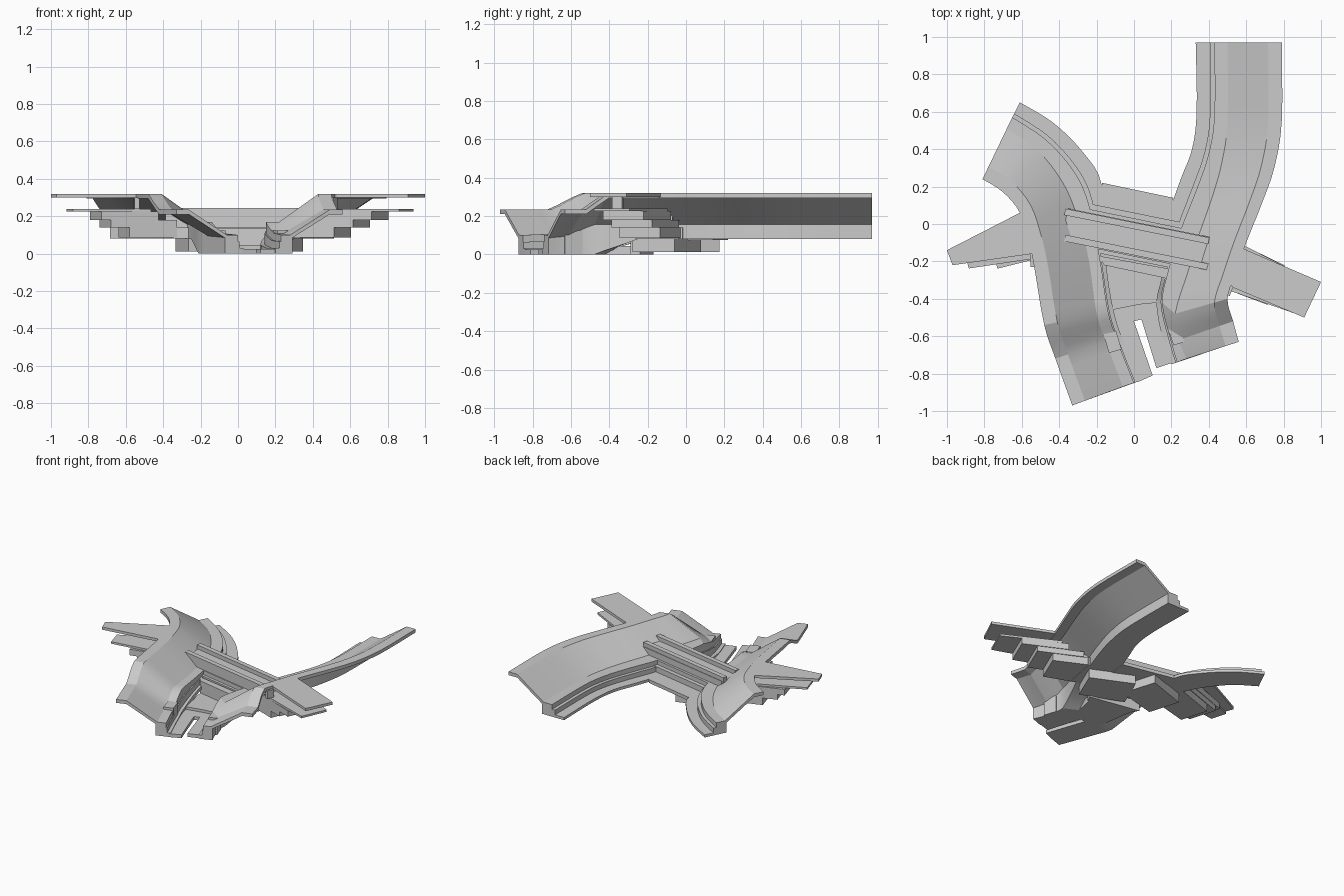
import bpy, bmesh, math
from mathutils import Vector

cube = bpy.data.objects.get("Cube")
if cube:
    bpy.data.objects.remove(cube, do_unlink=True)

concrete = bpy.data.materials.new("light_grey_concrete")
concrete.use_nodes = True
GREY = (0.6, 0.6, 0.6, 1)
concrete.diffuse_color = GREY
concrete.node_tree.nodes["Principled BSDF"].inputs["Base Color"].default_value = GREY


def finish(bm, name, smooth=False):
    bmesh.ops.recalc_face_normals(bm, faces=bm.faces)
    mesh = bpy.data.meshes.new(name)
    bm.to_mesh(mesh)
    bm.free()
    mesh.materials.append(concrete)
    obj = bpy.data.objects.new(name, mesh)
    bpy.context.collection.objects.link(obj)
    if smooth:
        bpy.ops.object.select_all(action='DESELECT')
        obj.select_set(True)
        bpy.context.view_layer.objects.active = obj
        bpy.ops.object.shade_smooth_by_angle(angle=math.radians(20))
    return obj


def prism(name, outline, low, high):
    """Flat plan outline extruded between two heights."""
    bm = bmesh.new()
    face = bm.faces.new([bm.verts.new((x, y, low)) for x, y in outline])
    new = bmesh.ops.extrude_face_region(bm, geom=[face])["geom"]
    top = [v for v in new if isinstance(v, bmesh.types.BMVert)]
    bmesh.ops.translate(bm, verts=top, vec=(0, 0, high - low))
    return finish(bm, name)


def beam(name, start, end, w0, w1, low, high):
    """Straight, possibly tapering block from start to end."""
    a, b = Vector(start), Vector(end)
    d = (b - a).normalized()
    n = Vector((-d.y, d.x))
    return prism(name, [a + n * w0 / 2, a - n * w0 / 2, b - n * w1 / 2, b + n * w1 / 2], low, high)


def curve_value(p, q, r, s, t):
    return 0.5 * (2 * q + (r - p) * t + (2 * p - 5 * q + 4 * r - s) * t * t
                  + (3 * q - p - 3 * r + s) * t ** 3)


def refine(stations, steps=4):
    """Smooth the plan positions, keep the heights linear."""
    result = []
    last = len(stations) - 1
    for i in range(last):
        quad = [stations[max(0, min(last, i + k))] for k in (-1, 0, 1, 2)]
        for j in range(steps):
            t = j / steps
            plan = [curve_value(*v, t) for v in zip(*[s[:8] for s in quad])]
            heights = [a + (b - a) * t for a, b in zip(quad[1][8:], quad[2][8:])]
            result.append(plan + heights)
    return result + [list(stations[-1])]


def section(st):
    """Cross-section: ledge, stepped curb, sloping bank, flat rim, underside."""
    outer, toe, curb, ledge = [Vector(st[i:i + 2]) for i in (0, 2, 4, 6)]
    rim_z, toe_z, ledge_z, base_z = st[8:]
    rim = outer.lerp(toe, 0.25)
    under = toe.lerp(outer, 0.04)
    inner = curb.lerp(ledge, 0.25)
    mid_z = (toe_z + ledge_z) / 2
    pairs = [(ledge, base_z), (ledge, ledge_z), (inner, ledge_z), (inner, mid_z),
             (curb, mid_z), (curb, toe_z), (toe, toe_z), (rim, rim_z), (outer, rim_z),
             (outer, rim_z - .025), (rim, rim_z - .025), (under, toe_z - .015), (under, base_z)]
    return [(p.x, p.y, z) for p, z in pairs]


def bank(name, stations):
    bm = bmesh.new()
    rings = [[bm.verts.new(c) for c in section(s)] for s in refine(stations)]
    for a, b in zip(rings, rings[1:]):
        for i in range(len(a)):
            k = (i + 1) % len(a)
            bm.faces.new((a[i], a[k], b[k], b[i]))
    bm.faces.new(rings[0])
    bm.faces.new(rings[-1])
    return finish(bm, name, True)


# Height sets: rim, slope toe, ledge, underside
HIGH = (.32, .17, .1, .08)
BASIN = (.32, .17, .05, 0)
LOW = (.235, .11, .03, 0)
END = (.235, .1, .03, 0)

# Curved banks, listed from the back end to the front end:
# rim edge, slope toe, curb and ledge edge
bank("left_bank", [
    (.79, .97, .5, .97, .43, .97, .33, .97, *HIGH),
    (.79, .55, .5, .55, .43, .58, .335, .6, *HIGH),
    (.75, .3, .47, .33, .4, .38, .31, .4, *HIGH),
    (.68, .1, .42, .15, .34, .2, .25, .24, *HIGH),
    (.6, -.1, .34, -.08, .25, -.03, .19, .05, *HIGH),
    (.54, -.27, .29, -.25, .18, -.26, .15, -.27, *HIGH),
    (.5, -.4, .22, -.48, .15, -.42, .12, -.42, *BASIN),
    (.53, -.52, .24, -.62, .19, -.6, .15, -.6, *LOW),
    (.56, -.63, .28, -.72, .23, -.74, .2, -.75, *END)])

bank("right_bank", [
    (-.81, .24, -.68, .51, -.65, .57, -.61, .65, *HIGH),
    (-.7, .17, -.52, .4, -.47, .45, -.43, .54, *HIGH),
    (-.61, .06, -.38, .22, -.32, .28, -.27, .38, *HIGH),
    (-.56, -.1, -.3, .03, -.24, .1, -.17, .2, *HIGH),
    (-.53, -.25, -.24, -.2, -.18, -.2, -.15, -.2, *HIGH),
    (-.48, -.54, -.2, -.48, -.14, -.46, -.11, -.46, *BASIN),
    (-.42, -.72, -.15, -.63, -.09, -.62, -.06, -.62, *LOW),
    (-.33, -.97, -.06, -.87, 0, -.85, .03, -.84, *END)])

# Central plaza and sunken front basin with its slot
prism("plaza", [(-.17, .22), (.21, .14), (.2, -.04), (.16, -.27), (-.17, -.2), (-.2, .05)], .075, .1)
prism("basin_back_curb", [(-.19, -.17), (.19, -.24), (.17, -.29), (-.16, -.22)], 0, .135)
prism("basin_upper_floor", [(-.16, -.2), (.16, -.27), (.13, -.42), (.03, -.43), (-.12, -.46)], 0, .045)
prism("basin_floor", [(-.12, -.46), (.03, -.43), (.13, -.42), (.15, -.6), (.21, -.74),
                      (.12, -.77), (.04, -.51), (0, -.52), (.1, -.81), (.02, -.845), (-.07, -.62)], 0, .025)

# Bridge crossing the channel: stepped body with raised rails
beam("bridge_base", (-.33, 0), (.36, -.14), .25, .25, .08, .14)
beam("bridge_body", (-.35, 0), (.38, -.15), .2, .2, .14, .17)
beam("bridge_deck", (-.37, 0), (.4, -.155), .17, .17, .17, .215)
for label, shift in (("back", .065), ("front", -.075)):
    beam(label + "_rail", (-.37, shift), (.4, shift - .155), .035, .035, .17, .245)

# Side arms with inverted stairs of supporting blocks underneath
prism("left_arm", [(.55, -.09), (.58, -.13), (1, -.31), (.91, -.5), (.53, -.34), (.49, -.3)], .3, .32)
prism("right_arm", [(-.56, .06), (-.61, .06), (-1, -.14), (-.97, -.22), (-.55, -.16), (-.49, -.15)], .3, .32)
LEVELS = [("shelf", .5, .9, .225, .24), ("upper_step", .46, .76, .18, .225),
          ("middle_step", .36, .66, .14, .18), ("lower_step", .25, .56, .085, .14)]
for side, slope, y0, w0, w1 in ((1, -.43, .0, .26, .2), (-1, -.3, .09, .24, .12)):
    label = "left_" if side > 0 else "right_"
    for part, near, far, low, high in LEVELS:
        far += .05 if side < 0 and part.startswith(("lower", "middle")) else 0
        beam(label + part, (side * near, y0 + slope * near), (side * far, y0 + slope * far),
             w0, w1 if part == "shelf" else w0 - .03, low, high)
    beam(label + "keel_step", (0, y0 - .04), (side * .3, y0 - .04 + slope * .3), .26, .24, .012, .082)

# Small blocks beside the basin and under the arms
beam("right_curb_block", (-.13, -.58), (-.1, -.68), .07, .07, 0, .125)
beam("left_curb_block", (.21, -.55), (.24, -.64), .06, .06, 0, .125)
beam("right_post", (-.545, -.16), (-.54, -.23), .025, .025, .24, .3)
beam("left_post", (.52, -.33), (.5, -.38), .025, .025, .24, .3)
